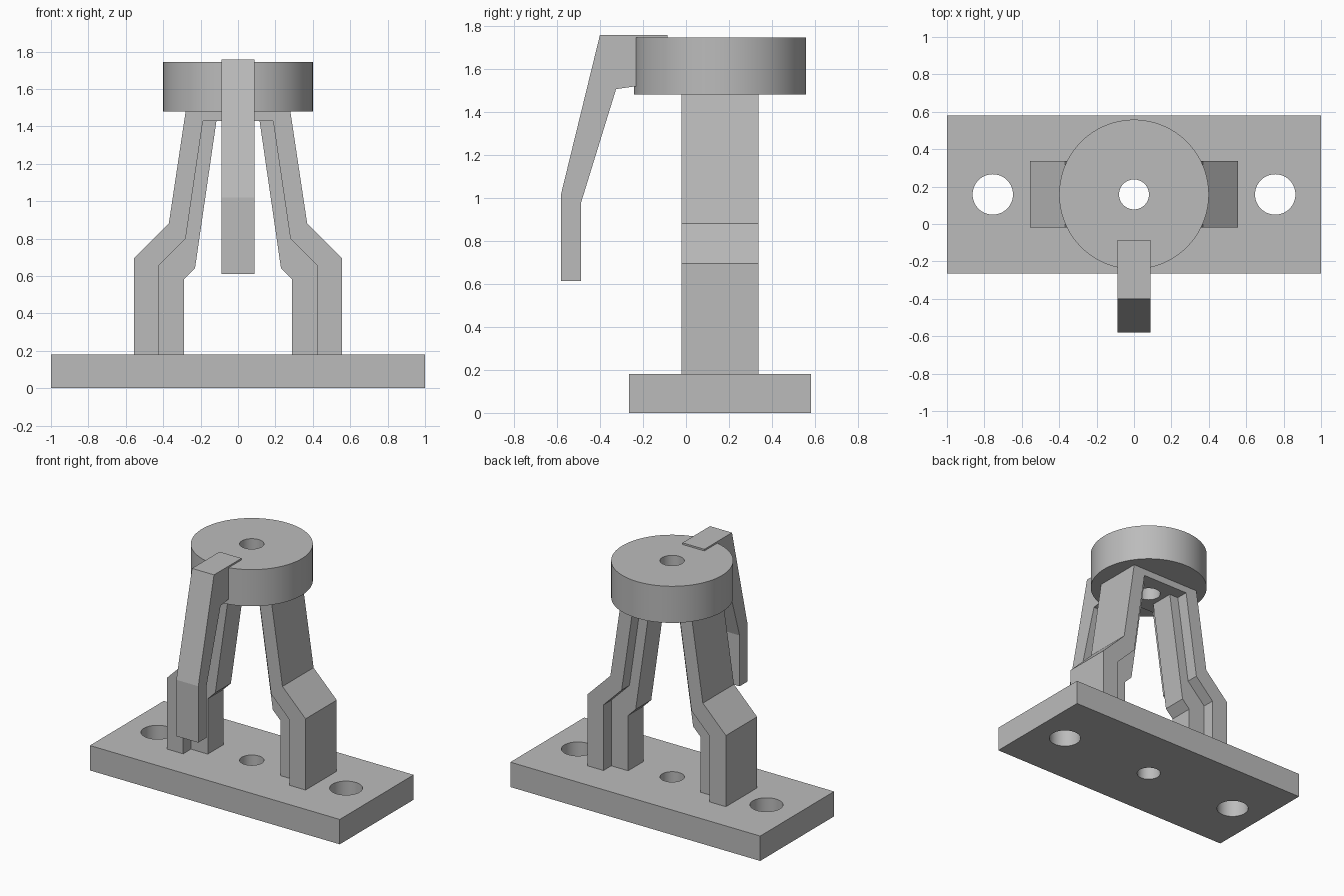
import bpy
import bmesh
import math
from mathutils import Vector

if "Cube" in bpy.data.objects:
    bpy.data.objects.remove(bpy.data.objects["Cube"], do_unlink=True)

AXIS_Y = 0.158      # shared centre line of base, legs and head
LEG_HALF = 0.178    # half depth of the leg flange

grey = bpy.data.materials.new("plain_grey")
grey.use_nodes = True
grey.diffuse_color = (0.5, 0.5, 0.5, 1)
grey.node_tree.nodes["Principled BSDF"].inputs["Base Color"].default_value = (0.5, 0.5, 0.5, 1)


def finish(name, bm):
    bmesh.ops.recalc_face_normals(bm, faces=bm.faces[:])
    mesh = bpy.data.meshes.new(name)
    bm.to_mesh(mesh)
    bm.free()
    mesh.materials.append(grey)
    obj = bpy.data.objects.new(name, mesh)
    bpy.context.collection.objects.link(obj)
    return obj


def prism(name, points, sweep):
    """Extrude a closed polygon along a vector."""
    bm = bmesh.new()
    face = bm.faces.new([bm.verts.new(p) for p in points])
    result = bmesh.ops.extrude_face_region(bm, geom=[face], use_keep_orig=True)
    moved = [g for g in result["geom"] if isinstance(g, bmesh.types.BMVert)]
    bmesh.ops.translate(bm, verts=moved, vec=Vector(sweep))
    return finish(name, bm)


def box(name, x, y0, y1, z0, z1):
    corners = [(-x, y0, z0), (x, y0, z0), (x, y1, z0), (-x, y1, z0)]
    return prism(name, corners, (0, 0, z1 - z0))


def cylinder(name, x, radius, z0, z1, sides=72):
    ring = [(x + radius * math.cos(math.tau * i / sides),
             AXIS_Y + radius * math.sin(math.tau * i / sides), z0) for i in range(sides)]
    return prism(name, ring, (0, 0, z1 - z0))


def select_only(obj):
    bpy.ops.object.select_all(action="DESELECT")
    obj.select_set(True)
    bpy.context.view_layer.objects.active = obj


def drill(obj, x, radius):
    """Cut a vertical through hole."""
    cutter = cylinder("drill_cutter", x, radius, -1, 3)
    cutter.hide_render = True
    mod = obj.modifiers.new("hole", "BOOLEAN")
    mod.operation = "DIFFERENCE"
    mod.solver = "EXACT"
    mod.object = cutter
    select_only(obj)
    bpy.ops.object.modifier_apply(modifier=mod.name)
    bpy.data.objects.remove(cutter, do_unlink=True)


def smooth(obj):
    select_only(obj)
    bpy.ops.object.shade_smooth_by_angle(angle=math.radians(30))


# Base plate with two mounting holes and a centre hole
base = box("base_plate", 1.0, -0.265, 0.58, 0, 0.18)
for x, r in ((-0.755, 0.108), (0, 0.08), (0.755, 0.108)):
    drill(base, x, r)
smooth(base)

# Round head
head = cylinder("round_head", 0, 0.4, 1.48, 1.745, 128)
drill(head, 0, 0.08)
smooth(head)

# Bridge joining the legs under the head
bridge = box("leg_bridge", 0.187, AXIS_Y - LEG_HALF, AXIS_Y + LEG_HALF, 1.43, 1.48)
drill(bridge, 0, 0.08)
smooth(bridge)

# T-section legs: wide outer flange and narrow inner web
outer = [(0.555, 0.18), (0.555, 0.695), (0.37, 0.88), (0.28, 1.48)]
middle = [(0.425, 0.18), (0.425, 0.655), (0.28, 0.80), (0.18, 1.48)]
inner = [(0.29, 0.18), (0.29, 0.58), (0.23, 0.64), (0.108, 1.48)]


def leg_part(name, side, line_a, line_b, half):
    outline = [(side * x, AXIS_Y - half, z) for x, z in line_a + line_b[::-1]]
    return prism(name, outline, (0, 2 * half, 0))


for side, label in ((1, "left"), (-1, "right")):
    leg_part(label + "_leg_flange", side, outer, middle, LEG_HALF)
    leg_part(label + "_leg_web", side, middle, inner, LEG_HALF / 2)

# Bent lever hooked over the front of the head
lever = [(-0.085, 1.757), (-0.40, 1.757), (-0.58, 1.02), (-0.58, 0.612),
         (-0.487, 0.612), (-0.487, 0.98), (-0.325, 1.505), (-0.22, 1.52), (-0.085, 1.74)]
prism("front_lever", [(-0.088, y, z) for y, z in lever], (0.176, 0, 0))
